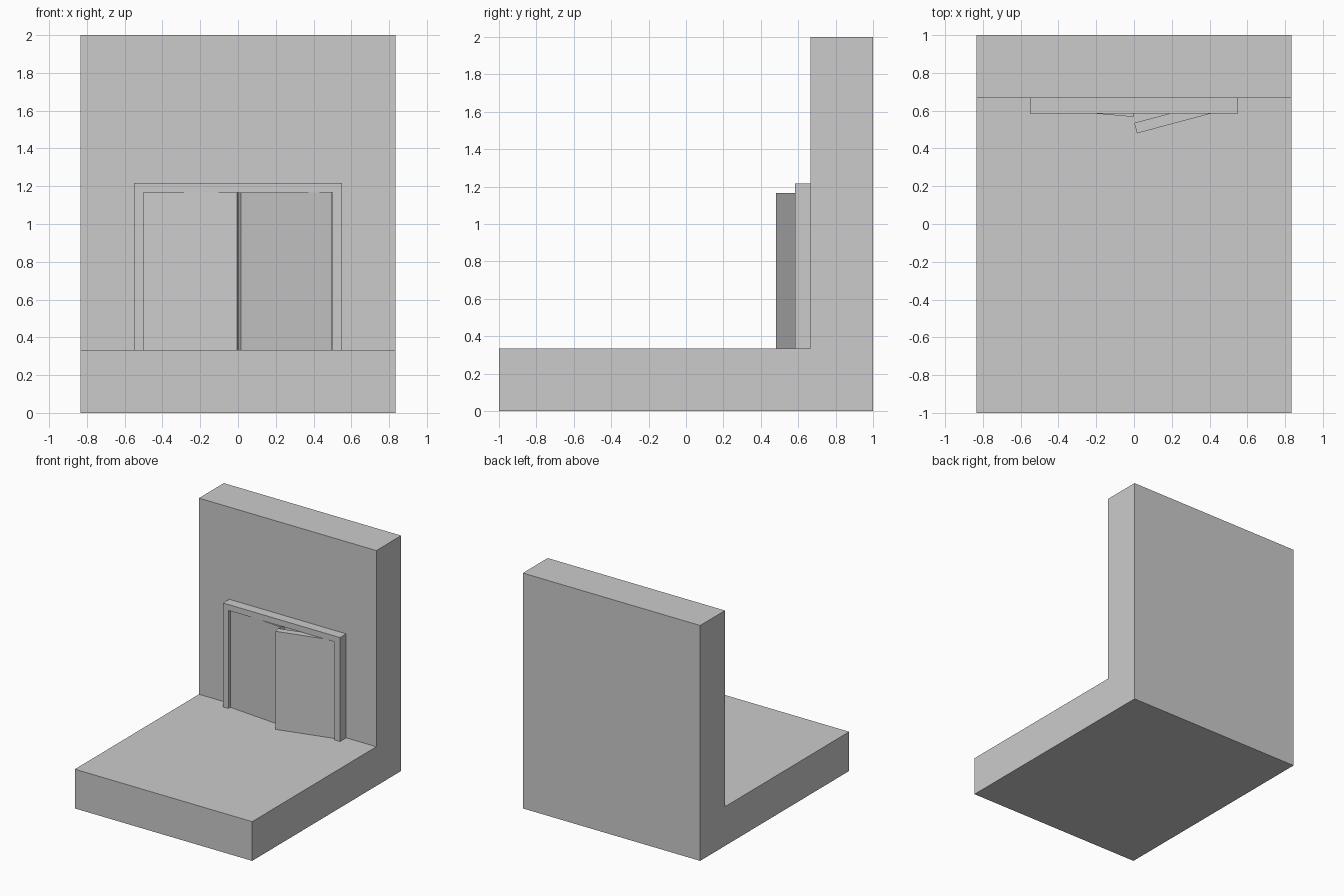
import bpy, bmesh
from math import radians, cos, sin
from mathutils import Vector

if "Cube" in bpy.data.objects:
    bpy.data.objects.remove(bpy.data.objects["Cube"])


def extrude_profile(name, points, direction):
    """Solid made by sweeping a closed planar outline along a direction."""
    bm = bmesh.new()
    face = bm.faces.new([bm.verts.new(p) for p in points])
    swept = bmesh.ops.extrude_face_region(bm, geom=[face], use_keep_orig=True)["geom"]
    bmesh.ops.translate(bm, vec=Vector(direction),
                        verts=[v for v in swept if isinstance(v, bmesh.types.BMVert)])
    bmesh.ops.recalc_face_normals(bm, faces=bm.faces)
    mesh = bpy.data.meshes.new(name)
    bm.to_mesh(mesh)
    bm.free()
    obj = bpy.data.objects.new(name, mesh)
    bpy.context.collection.objects.link(obj)
    return obj


W, FLOOR, WALL_Y = 0.8333, 0.3333, 0.6667

# Floor and back wall as one L-shaped block
l_shape = [(-1, 0), (1, 0), (1, 2), (WALL_Y, 2), (WALL_Y, FLOOR), (-1, FLOOR)]
extrude_profile("floor_and_wall", [(-W, y, z) for y, z in l_shape], (2 * W, 0, 0))

# Door frame: inverted U standing against the wall
OUT, IN, TOP, LINTEL = 0.55, 0.5, 1.2167, 1.1667
u_shape = [(-OUT, FLOOR), (-OUT, TOP), (OUT, TOP), (OUT, FLOOR),
           (IN, FLOOR), (IN, LINTEL), (-IN, LINTEL), (-IN, FLOOR)]
extrude_profile("door_frame", [(x, WALL_Y, z) for x, z in u_shape], (0, -0.083, 0))


def door(name, free_corner, side, degrees):
    """Leaf starting at its front free corner; side is the hinge direction."""
    a = radians(degrees)
    along = Vector((side * cos(a), sin(a), 0)) * 0.5
    back = Vector((-side * sin(a), cos(a), 0)) * 0.057
    p = Vector((*free_corner, FLOOR))
    extrude_profile(name, [p, p + along, p + along + back, p + back],
                    (0, 0, LINTEL - FLOOR))


# Two leaves, swung open by different amounts
door("left_door", (-0.004, 0.567), -1, 5)
door("right_door", (0.016, 0.480), 1, 15)
